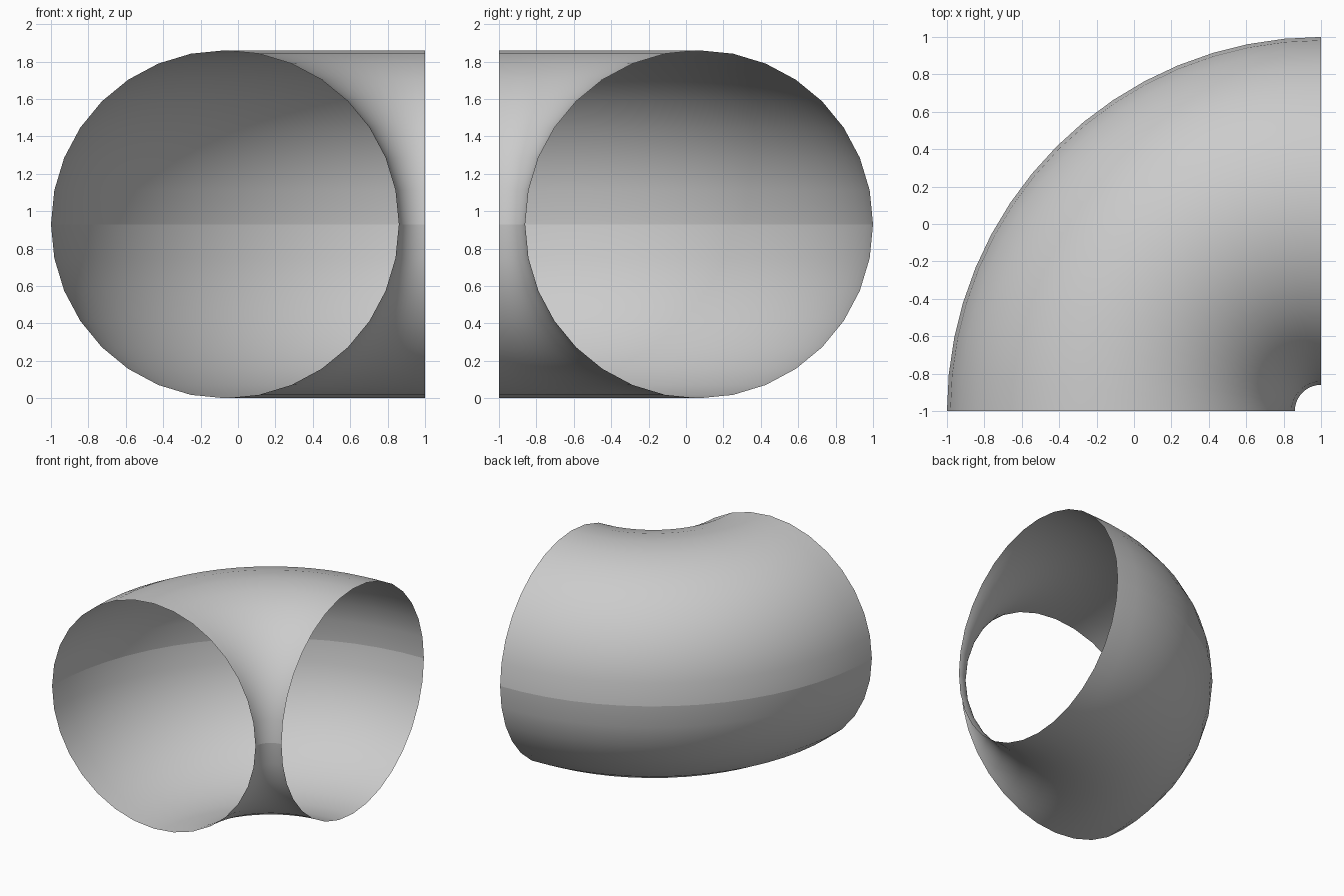
import bpy, bmesh
from math import sin, cos, pi
from mathutils import Vector

if "Cube" in bpy.data.objects:
    bpy.data.objects.remove(bpy.data.objects["Cube"])

TUBE_R = 0.93                      # radius of the round tube
BEND_R = 2.0 - TUBE_R              # bend radius of its centre line
BEND_AXIS = Vector((1, -1, 0))     # corner the elbow turns around
HALF_SIDES, BEND_STEPS = 16, 16

# Upper half of the pipe: a semicircle spun a quarter turn (open, single-walled)
bm = bmesh.new()
arc = [bm.verts.new((1 - BEND_R + TUBE_R * cos(pi * i / HALF_SIDES), -1,
                     TUBE_R * sin(pi * i / HALF_SIDES)))
       for i in range(HALF_SIDES + 1)]
edges = [bm.edges.new(pair) for pair in zip(arc, arc[1:])]
bmesh.ops.spin(bm, geom=arc + edges, cent=BEND_AXIS, axis=(0, 0, 1),
               angle=-pi / 2, steps=BEND_STEPS, use_duplicate=False)

# Make the faces point outward
bm.normal_update()
top = max(bm.faces, key=lambda f: f.calc_center_median().z)
if top.normal.z < 0:
    bmesh.ops.reverse_faces(bm, faces=bm.faces[:])
for f in bm.faces:
    f.smooth = True

mesh = bpy.data.meshes.new("pipe_elbow")
bm.to_mesh(mesh)
bm.free()
elbow = bpy.data.objects.new("pipe_elbow", mesh)
elbow.location.z = TUBE_R
bpy.context.collection.objects.link(elbow)

# Lower half: mirrored and left unwelded, giving the visible shading seam
mirror = elbow.modifiers.new("lower_half", 'MIRROR')
mirror.use_axis = (False, False, True)
mirror.use_mirror_merge = False
